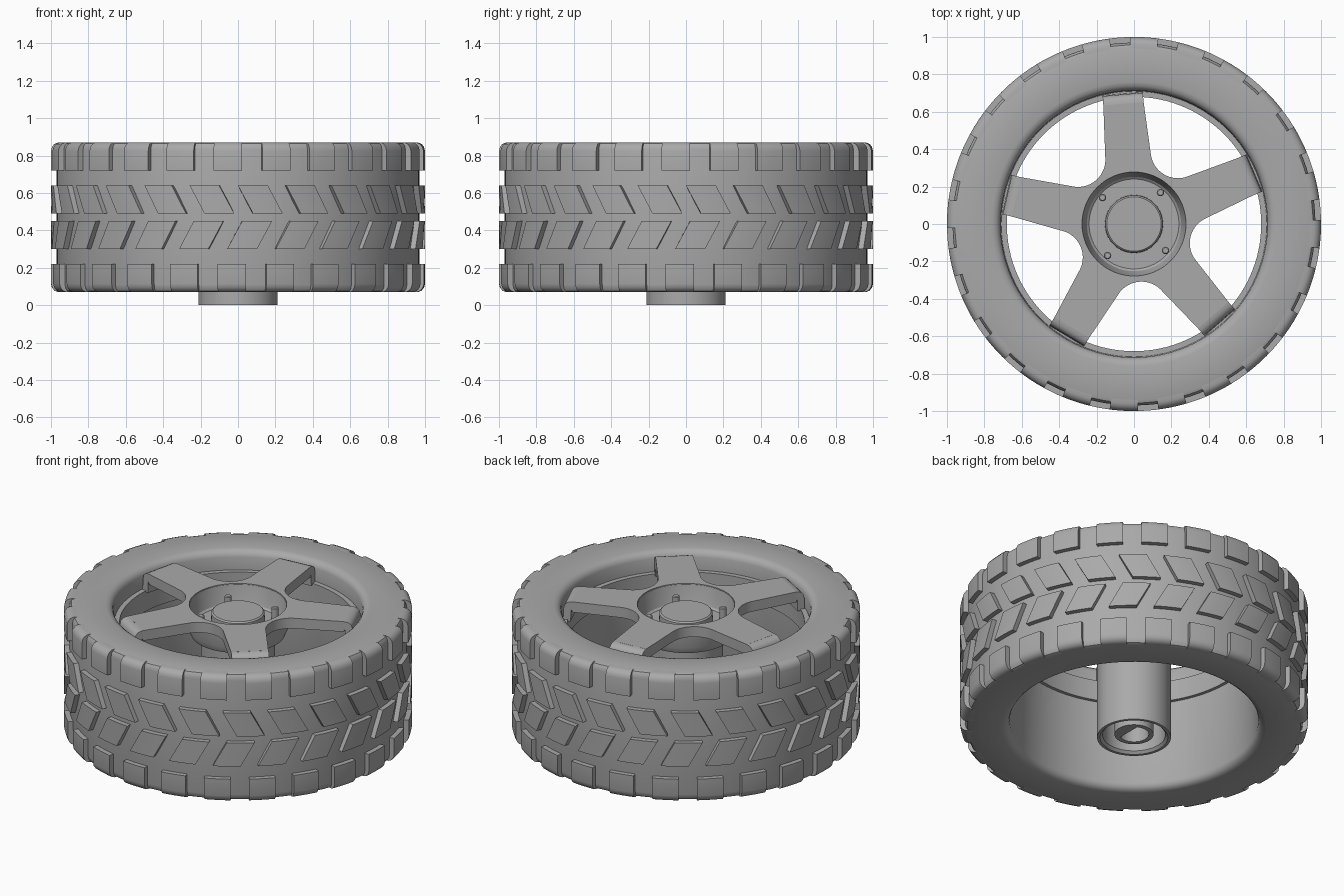
import bpy, bmesh
from math import sin, cos, pi, radians

cube = bpy.data.objects.get("Cube")
if cube:
    bpy.data.objects.remove(cube)

grey = bpy.data.materials.new("plain grey")
grey.use_nodes = True
grey.diffuse_color = (0.4, 0.4, 0.4, 1)
grey.node_tree.nodes["Principled BSDF"].inputs["Base Color"].default_value = (0.4, 0.4, 0.4, 1)


def finish(name, mesh):
    obj = bpy.data.objects.new(name, mesh)
    bpy.context.collection.objects.link(obj)
    mesh.materials.clear()
    mesh.materials.append(grey)
    bpy.ops.object.select_all(action='DESELECT')
    obj.select_set(True)
    bpy.context.view_layer.objects.active = obj
    bpy.ops.object.shade_smooth_by_angle(angle=radians(32))
    return obj


def finish_bmesh(name, bm):
    bmesh.ops.remove_doubles(bm, verts=bm.verts, dist=1e-5)
    bmesh.ops.recalc_face_normals(bm, faces=bm.faces)
    mesh = bpy.data.meshes.new(name)
    bm.to_mesh(mesh)
    bm.free()
    return finish(name, mesh)


def bridge(bm, rings, closed):
    """Skin a list of equal rings, capping the ends when not closed."""
    n = len(rings[0])
    pairs = list(zip(rings, rings[1:])) + ([(rings[-1], rings[0])] if closed else [])
    for a, b in pairs:
        for i in range(n):
            j = (i + 1) % n
            quad = [a[i], a[j], b[j], b[i]]
            bm.faces.new(quad)
    if not closed:
        bm.faces.new(rings[0])
        bm.faces.new(rings[-1][::-1])


def lathe(name, profile, steps=120):
    bm = bmesh.new()
    rings = []
    for k in range(steps):
        a = 2 * pi * k / steps
        rings.append([bm.verts.new((r * cos(a), r * sin(a), z)) for r, z in profile])
    bridge(bm, rings, True)
    bmesh.ops.dissolve_degenerate(bm, dist=1e-6, edges=bm.edges)
    return finish_bmesh(name, bm)


def tread_row(name, profile, start, width, slant=0.0, z_ref=0.0, count=24):
    """Ring of blocks; slant is degrees per unit of height below z_ref."""
    bm = bmesh.new()
    for b in range(count):
        rings = []
        for k in range(5):
            base = start + b * 360 / count + width * k / 4
            ring = []
            for r, z in profile:
                a = radians(base + slant * (z_ref - z) - 90)
                ring.append(bm.verts.new((r * cos(a), r * sin(a), z)))
            rings.append(ring)
        bridge(bm, rings, False)
    return finish_bmesh(name, bm)


def plate(name, outlines, z0, z1):
    """Flat plate from outlines; inner outlines become holes."""
    curve = bpy.data.curves.new(name, 'CURVE')
    curve.dimensions = '2D'
    curve.fill_mode = 'BOTH'
    curve.extrude = (z1 - z0) / 2
    for pts in outlines:
        spline = curve.splines.new('POLY')
        spline.points.add(len(pts) - 1)
        for p, (x, y) in zip(spline.points, pts):
            p.co = (x, y, 0, 1)
        spline.use_cyclic_u = True
    temp = bpy.data.objects.new(name + " helper", curve)
    bpy.context.collection.objects.link(temp)
    bpy.context.view_layer.update()
    mesh = bpy.data.meshes.new_from_object(temp.evaluated_get(bpy.context.evaluated_depsgraph_get()))
    bpy.data.objects.remove(temp)
    bm = bmesh.new()
    bm.from_mesh(mesh)
    bmesh.ops.translate(bm, verts=bm.verts, vec=(0, 0, (z0 + z1) / 2))
    return finish_bmesh(name, bm)


def circle(r, n=64):
    return [(r * cos(2 * pi * i / n), r * sin(2 * pi * i / n)) for i in range(n)]


def flip(profile):
    return [(r, 0.94 - z) for r, z in profile]


# Tyre and rim barrel as one turned body
shoulder = [(0.97, 0.83), (0.966, 0.85), (0.957, 0.864), (0.94, 0.87)]
lip = [(0.76, 0.87), (0.738, 0.864), (0.722, 0.85), (0.714, 0.83)]
ring = [(0.71, 0.75), (0.68, 0.75), (0.68, 0.62), (0.70, 0.62)]
lathe("tyre", shoulder + lip + ring + flip(lip)[::-1] + flip(shoulder)[::-1])

# Tread: shoulder blocks and slanted middle blocks
edge_block = [(0.94, 0.72), (1.0, 0.72), (1.0, 0.825), (0.995, 0.845),
              (0.982, 0.862), (0.962, 0.87), (0.93, 0.87), (0.93, 0.80)]
mid_block = [(0.95, 0.49), (1.0, 0.49), (1.0, 0.64), (0.95, 0.64)]
tread_row("upper_shoulder_blocks", edge_block, -7.5, 8.8)
tread_row("lower_shoulder_blocks", flip(edge_block), -6.3, 8.8)
tread_row("upper_slanted_blocks", mid_block, 0, 9.2, 31, 0.64)
tread_row("lower_slanted_blocks", flip(mid_block), 1.3, 9.2, -31, 0.45)

# Hub with dished top, centre cap and hollow lower column
lathe("hub", [(0, 0.82), (0.145, 0.82), (0.153, 0.812), (0.155, 0.74), (0.24, 0.74),
              (0.252, 0.75), (0.264, 0.79), (0.278, 0.86), (0.287, 0.86), (0.287, 0.72),
              (0.27, 0.68), (0.212, 0.66), (0.212, 0), (0.195, 0), (0.18, 0.015),
              (0.18, 0.4), (0, 0.4)], 80)

# Shaft socket with a flat-sided bore
bore = [(min(x, 0.04), y) for x, y in circle(0.085)]
plate("shaft_socket", [circle(0.112), bore], 0.02, 0.42)

# Five-spoke plate with filleted valleys
SPOKES = [radians(95 + 72 * k) for k in range(5)]


def turn(u, v, a):
    return (u * cos(a) - v * sin(a), u * sin(a) + v * cos(a))


half = [(0.645, 0.108)]
for i in range(13):
    t = radians(-90 - 54 * i / 12)
    half.append((0.369 + 0.146 * cos(t), 0.268 + 0.146 * sin(t)))
outline = []
for a in SPOKES:
    side = [(u, -v) for u, v in half[-2::-1]] + half
    outline += [turn(u, v, a) for u, v in side]
plate("spoke_plate", [outline, circle(0.28, 80)], 0.80, 0.865)

# Spoke ends bending down onto the rim ring
bend = [(0.64, 0.865), (0.66, 0.863), (0.677, 0.856), (0.689, 0.844), (0.695, 0.825),
        (0.699, 0.74), (0.655, 0.74), (0.651, 0.815), (0.64, 0.80)]
bm = bmesh.new()
for a in SPOKES:
    rings = [[bm.verts.new((*turn(u, v, a), z)) for u, z in bend] for v in (-0.108, 0.108)]
    bridge(bm, rings, False)
finish_bmesh("spoke_ends", bm)

# Four pins standing in the dish
bm = bmesh.new()
for k in range(4):
    x, y = turn(0.22, 0, radians(50 + 90 * k))
    rings = [[bm.verts.new((x + px, y + py, z)) for px, py in circle(r, 20)]
             for r, z in ((0.02, 0.73), (0.02, 0.815), (0.015, 0.82))]
    bridge(bm, rings, False)
finish_bmesh("hub_pins", bm)
